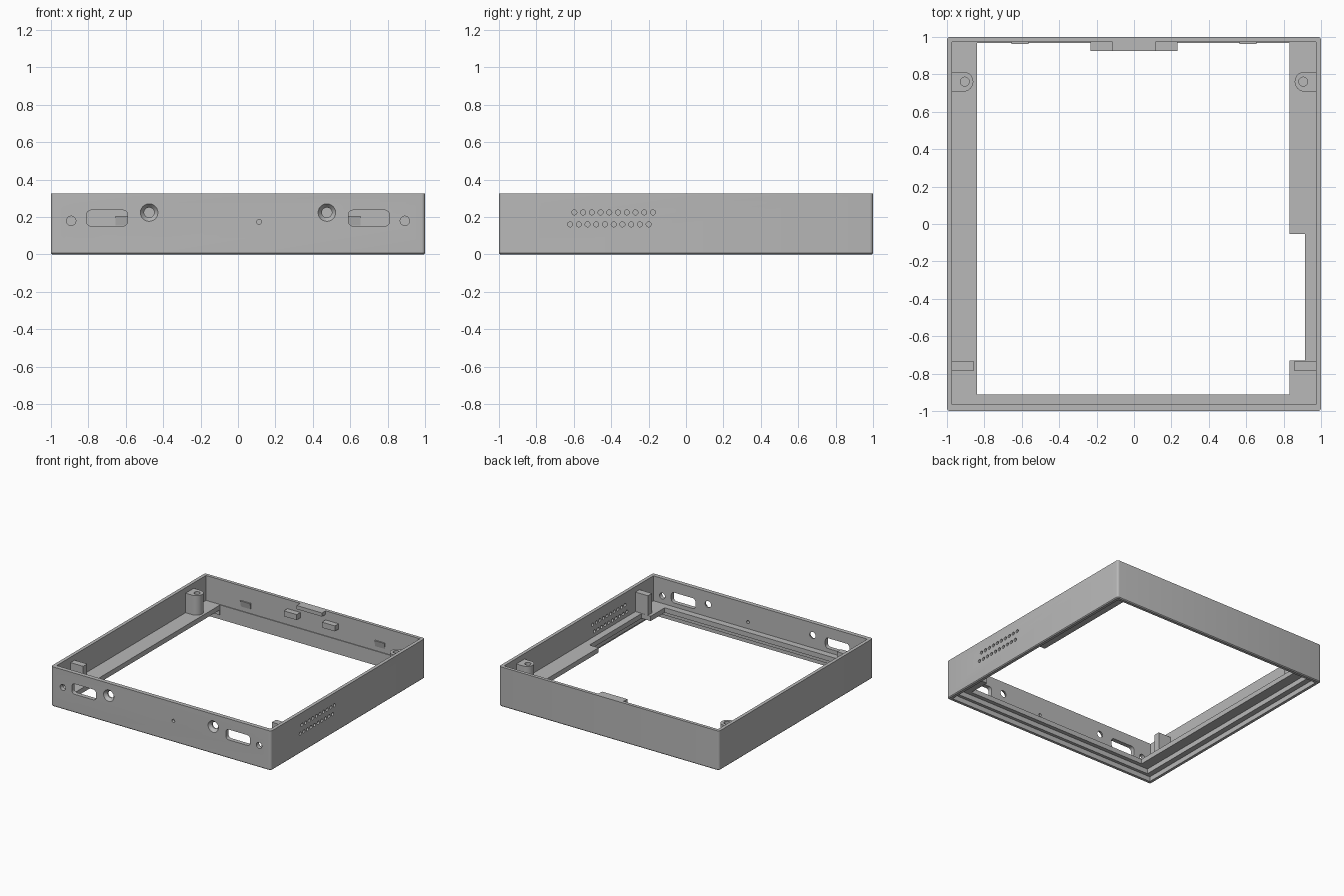
import bpy, bmesh, math
from mathutils import Matrix, Vector

cube = bpy.data.objects.get("Cube")
if cube:
    bpy.data.objects.remove(cube, do_unlink=True)

grey = bpy.data.materials.new("plain_grey")
grey.use_nodes = True
COLOUR = (0.48, 0.48, 0.48, 1)
grey.diffuse_color = COLOUR
grey.node_tree.nodes["Principled BSDF"].inputs["Base Color"].default_value = COLOUR

HEIGHT = 0.325
LEDGE = 0.12


def finish(name, bm):
    bmesh.ops.recalc_face_normals(bm, faces=bm.faces)
    mesh = bpy.data.meshes.new(name)
    bm.to_mesh(mesh)
    bm.free()
    mesh.materials.append(grey)
    obj = bpy.data.objects.new(name, mesh)
    bpy.context.collection.objects.link(obj)
    return obj


def add_box(bm, x, y, z, bevel_axis=None, bevel=0.02, segments=4):
    """Box from (min, max) ranges, optionally rounding edges along one axis."""
    size = Vector((x[1] - x[0], y[1] - y[0], z[1] - z[0]))
    mid = Vector((sum(x), sum(y), sum(z))) / 2
    mat = Matrix.Translation(mid) @ Matrix.Diagonal((*size, 1))
    verts = bmesh.ops.create_cube(bm, size=1, matrix=mat)["verts"]
    if bevel_axis is not None:
        edges = {e for v in verts for e in v.link_edges
                 if abs((e.verts[0].co - e.verts[1].co)[bevel_axis]) > 1e-4}
        bmesh.ops.bevel(bm, geom=list(edges), offset=bevel, segments=segments,
                        profile=0.5, affect='EDGES')


def box(name, x, y, z, **kw):
    bm = bmesh.new()
    add_box(bm, x, y, z, **kw)
    return finish(name, bm)


def add_cylinder(bm, loc, r, depth, axis='Z', r2=None, sides=24):
    rot = {'X': Matrix.Rotation(math.pi / 2, 4, 'Y'),
           'Y': Matrix.Rotation(math.pi / 2, 4, 'X'),
           'Z': Matrix.Identity(4)}[axis]
    bmesh.ops.create_cone(bm, cap_ends=True, segments=sides, radius1=r,
                          radius2=r if r2 is None else r2, depth=depth,
                          matrix=Matrix.Translation(loc) @ rot)


def boolean(obj, tool, operation='DIFFERENCE'):
    tool.hide_render = True
    mod = obj.modifiers.new("boolean", 'BOOLEAN')
    mod.operation, mod.object, mod.solver = operation, tool, 'EXACT'
    bpy.context.view_layer.objects.active = obj
    bpy.ops.object.modifier_apply(modifier=mod.name)
    bpy.data.objects.remove(tool, do_unlink=True)


# Outer body: rounded corners, small chamfer round the bottom
bm = bmesh.new()
add_box(bm, (-1, 1), (-1, 1), (0, HEIGHT), bevel_axis=2, bevel=0.018)
bottom = [e for e in bm.edges if all(v.co.z < 1e-4 for v in e.verts)]
bmesh.ops.bevel(bm, geom=bottom, offset=0.007, segments=1, affect='EDGES')
frame = finish("frame", bm)

# Upper pocket, ledge opening, side notch and stepped underside
cuts = [
    ((-0.972, 0.972), (-0.965, 0.973), (LEDGE, 0.5)),
    ((-0.84, 0.832), (-0.912, 0.967), (-0.2, 0.5)),
    ((0.7, 0.915), (-0.73, -0.053), (-0.2, 0.5)),
    ((-0.97, 0.97), (-0.97, 0.97), (-0.2, 0.04)),
    ((-0.925, 0.93), (-0.945, 0.96), (-0.2, 0.08)),
]
for x, y, z in cuts:
    boolean(frame, box("cutter", x, y, z))

# Front openings: slots, round holes, countersunk screws, pinhole
bm = bmesh.new()
for s in (-1, 1):
    add_box(bm, sorted((s * 0.81, s * 0.59)), (-1.1, -0.9), (0.152, 0.237),
            bevel_axis=1, bevel=0.025)
    add_cylinder(bm, (s * 0.892, -1, 0.18), 0.025, 0.2, 'Y')
    add_cylinder(bm, (s * 0.475, -1, 0.224), 0.027, 0.2, 'Y')
add_cylinder(bm, (0.113, -1, 0.174), 0.013, 0.2, 'Y', sides=16)
boolean(frame, finish("cutter", bm))
bm = bmesh.new()
for s in (-1, 1):
    add_cylinder(bm, (s * 0.475, -1, 0.224), 0.027, 0.05, 'Y', r2=0.067)
boolean(frame, finish("cutter", bm))

# Two staggered rows of vent holes in the left wall
bm = bmesh.new()
for start, z in ((-0.597, 0.225), (-0.62, 0.161)):
    for i in range(10):
        add_cylinder(bm, (1, start + i * 0.0467, z), 0.0135, 0.2, 'X', sides=16)
boolean(frame, finish("cutter", bm))

for s, side in ((1, "left"), (-1, "right")):
    # Round-nosed screw post at the back
    post = box(side + "_back_post", sorted((s * 0.912, s * 0.98)),
               (0.708, 0.814), (LEDGE - 0.02, 0.28))
    bm = bmesh.new()
    add_cylinder(bm, (s * 0.912, 0.761, 0.19), 0.053, 0.18, sides=32)
    boolean(post, finish("nose", bm), 'UNION')
    bm = bmesh.new()
    add_cylinder(bm, (s * 0.905, 0.761, 0.24), 0.024, 0.22)
    boolean(post, finish("cutter", bm))

    # Square support post at the front
    box(side + "_front_post", sorted((s * 0.858, s * 0.98)),
        (-0.785, -0.732), (LEDGE - 0.02, 0.28))

    # Block clip on the back wall
    box(side + "_back_block", sorted((s * 0.115, s * 0.232)),
        (0.926, 0.985), (0.205, 0.25))

    # Thin wedge catch on the back wall
    bm = bmesh.new()
    ring = [[bm.verts.new((s * x, y, z)) for y, z in
             ((0.98, 0.205), (0.963, 0.205), (0.974, 0.15), (0.98, 0.15))]
            for x in (0.565, 0.655)]
    for loop in ring:
        bm.faces.new(loop)
    for i in range(4):
        j = (i + 1) % 4
        bm.faces.new((ring[0][i], ring[0][j], ring[1][j], ring[1][i]))
    finish(side + "_wedge_catch", bm)

# Tab flush with the top rim of the back wall
box("back_top_tab", (-0.115, 0.115), (0.926, 0.985), (0.295, HEIGHT))

# Smooth the curved faces, keep hard edges
for obj in bpy.context.collection.objects:
    if obj.type == 'MESH' and grey.name in obj.data.materials:
        bpy.ops.object.select_all(action='DESELECT')
        obj.select_set(True)
        bpy.context.view_layer.objects.active = obj
        bpy.ops.object.shade_smooth_by_angle(angle=math.radians(30))
